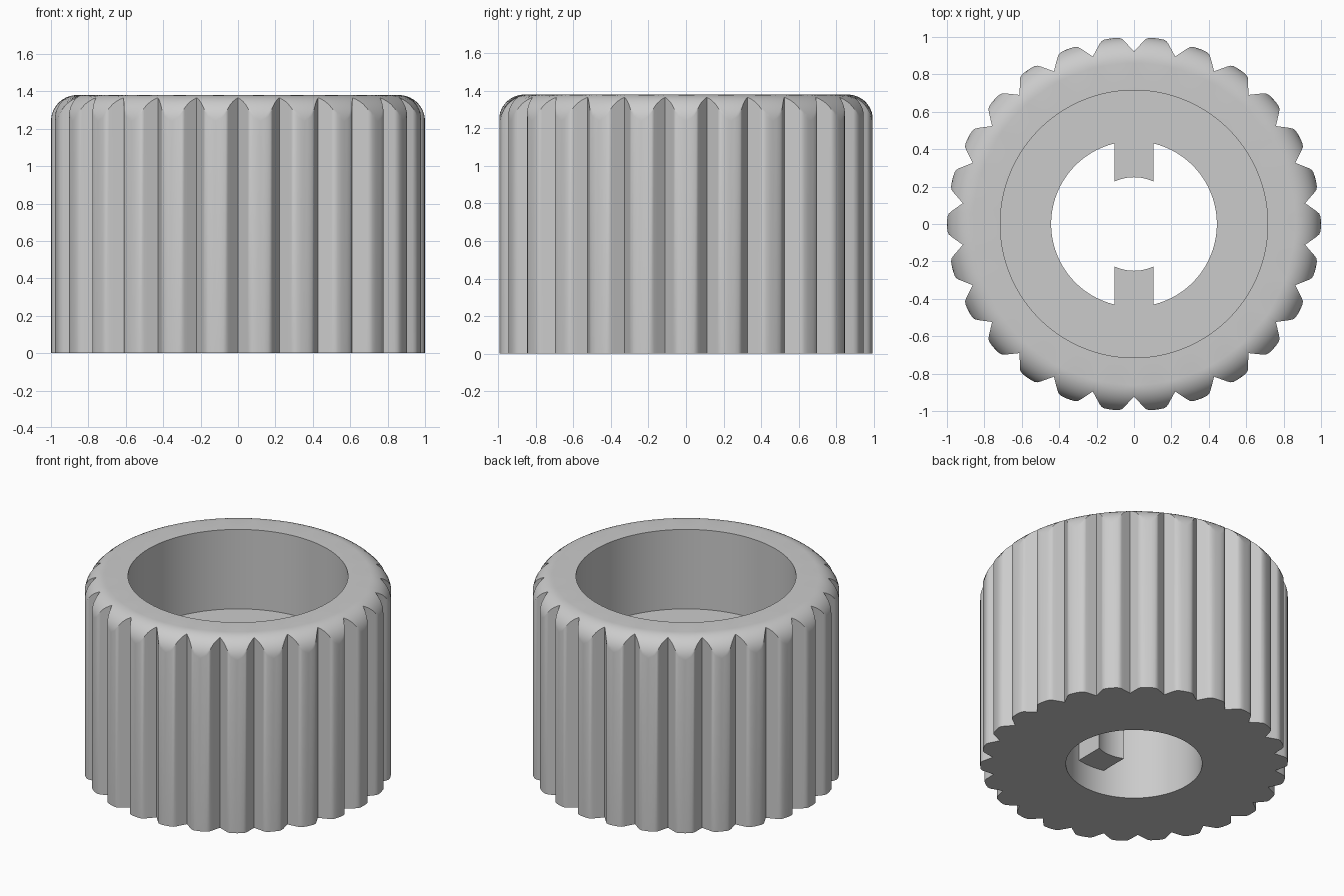
import bpy, bmesh
from math import sin, cos, pi, radians, sqrt, atan2, acos, hypot
from mathutils import Vector

cube = bpy.data.objects.get("Cube")
if cube:
    bpy.data.objects.remove(cube, do_unlink=True)

TEETH = 26
HEIGHT = 1.38
FILLET = 0.14
CORE = 1.0 - FILLET        # radius where the rounded rim begins
FLOOR = 0.81               # bottom of the wide upper bore
BORE, HOLE = 0.715, 0.443
TAB_TIP, TAB_HALF, TAB_BASE = 0.25, 0.105, 0.18

grey = bpy.data.materials.new("light_grey")
grey.use_nodes = True
grey.diffuse_color = (0.6, 0.6, 0.6, 1)
grey.node_tree.nodes["Principled BSDF"].inputs["Base Color"].default_value = (0.6, 0.6, 0.6, 1)


def finish(bm, name):
    bmesh.ops.recalc_face_normals(bm, faces=bm.faces)
    mesh = bpy.data.meshes.new(name)
    bm.to_mesh(mesh)
    bm.free()
    obj = bpy.data.objects.new(name, mesh)
    bpy.context.collection.objects.link(obj)
    mesh.materials.append(grey)
    bpy.ops.object.select_all(action='DESELECT')
    obj.select_set(True)
    bpy.context.view_layer.objects.active = obj
    bpy.ops.object.shade_smooth_by_angle(angle=radians(35))
    return obj


# Half a grip tooth, from valley to crown, as (angle, radius)
def polar(deg, r):
    a = radians(deg)
    return Vector((r * cos(a), r * sin(a)))


valley, shoulder = polar(180 / TEETH, 0.922), polar(3.9, 0.98)
half = [valley.lerp(shoulder, i / 4) for i in range(5)]
half += [polar(3.2, 0.992), polar(2.3, 0.998), polar(1.1, 0.9995)]
half = [(atan2(p.y, p.x), p.length) for p in half]
tooth = [(-a, r) for a, r in half] + [(0, 1.0)] + [(a, r) for a, r in half[:0:-1]]
outline = [(a + 2 * pi * k / TEETH, r) for k in range(TEETH) for a, r in tooth]


# One closed vertical section per outline point; the rim starts where it meets the tooth
def section(r):
    start = acos((r - CORE) / FILLET)
    pts = [(HOLE, 0), (r, 0)]
    for i in range(9):
        f = start + (pi / 2 - start) * i / 8
        pts.append((CORE + FILLET * cos(f), HEIGHT - FILLET + FILLET * sin(f)))
    return pts + [(BORE, HEIGHT), (BORE, FLOOR), (HOLE, FLOOR)]


bm = bmesh.new()
columns = [[bm.verts.new((q * cos(a), q * sin(a), z)) for q, z in section(r)]
           for a, r in outline]
for i, col in enumerate(columns):
    prev = columns[i - 1]
    for j in range(len(col)):
        bm.faces.new((prev[j - 1], col[j - 1], col[j], prev[j]))
finish(bm, "fluted_knob_body")


# Two keys reaching into the lower hole, with tips curved around the axis
def key(name, side):
    bm = bmesh.new()
    rows = []
    for i in range(13):
        x = TAB_HALF * (i / 6 - 1)
        tip, root = sqrt(TAB_TIP ** 2 - x * x), sqrt(HOLE ** 2 - x * x)
        rows.append([bm.verts.new((x, side * y, z)) for y, z in
                     ((tip, TAB_BASE), (root, TAB_BASE), (root, FLOOR), (tip, FLOOR))])
    for a, b in zip(rows, rows[1:]):
        for j in range(4):
            bm.faces.new((a[j - 1], b[j - 1], b[j], a[j]))
    bm.faces.new(rows[0])
    bm.faces.new(rows[-1])
    finish(bm, name)


key("front_key", -1)
key("back_key", 1)
